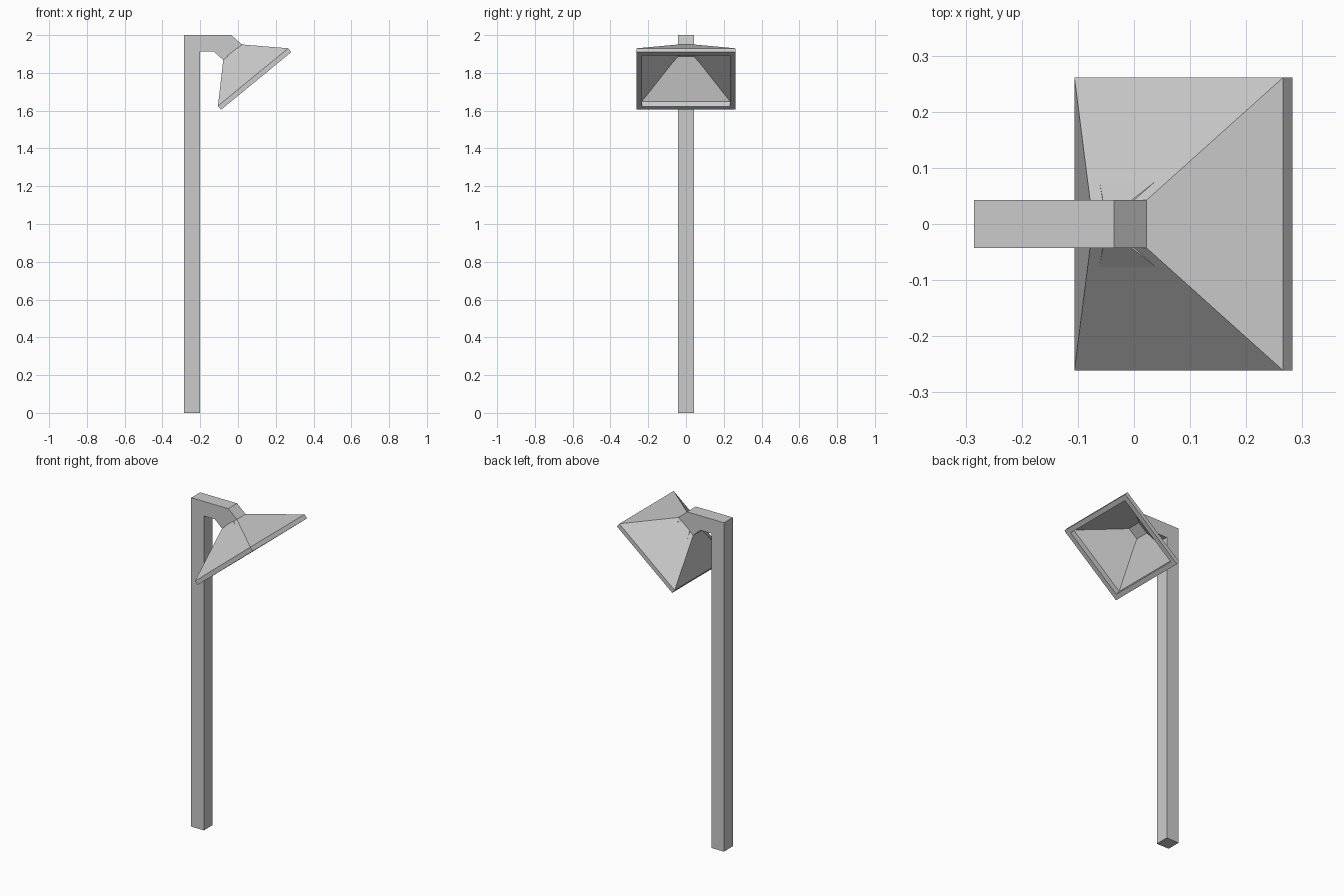
import bpy, bmesh
from mathutils import Vector

if "Cube" in bpy.data.objects:
    bpy.data.objects.remove(bpy.data.objects["Cube"])

HALF = 0.0425  # half thickness of the square post


def finish(name, bm):
    bmesh.ops.recalc_face_normals(bm, faces=bm.faces)
    mesh = bpy.data.meshes.new(name)
    bm.to_mesh(mesh)
    bm.free()
    obj = bpy.data.objects.new(name, mesh)
    bpy.context.collection.objects.link(obj)
    return obj


# Post and bent arm: one side profile (x, z) extruded along y
profile = [(-0.285, 0), (-0.2, 0), (-0.2, 1.912), (-0.127, 1.912),
           (-0.078, 1.868), (0.022, 1.95), (-0.036, 2.0), (-0.285, 2.0)]
bm = bmesh.new()
face = bm.faces.new([bm.verts.new((x, -HALF, z)) for x, z in profile])
ext = bmesh.ops.extrude_face_region(bm, geom=[face])
bmesh.ops.translate(bm, vec=(0, 2 * HALF, 0),
                    verts=[v for v in ext["geom"] if isinstance(v, bmesh.types.BMVert)])
finish("post_and_arm", bm)

# Lamp shade: rectangular rings (depth, half length, half width) along the tilted axis
centre = Vector((-0.028, 0, 1.909))
axis = Vector((0.634, 0, -0.773))
along = Vector((0.773, 0, 0.634))
rings = [(0.0, 0.065, 0.0425),      # neck
         (0.170, 0.2405, 0.261),    # rim back
         (0.196, 0.2405, 0.261),    # rim front
         (0.196, 0.212, 0.233),     # opening
         (0.162, 0.212, 0.233),     # inside of rim
         (-0.003, 0.033, 0.0425)]   # inner top
bm = bmesh.new()
loops = []
for d, u, w in rings:
    loops.append([bm.verts.new(centre + axis * d + along * (u * a) + Vector((0, w * b, 0)))
                  for a, b in ((-1, -1), (1, -1), (1, 1), (-1, 1))])
for lo, hi in zip(loops, loops[1:]):
    for i in range(4):
        j = (i + 1) % 4
        bm.faces.new((lo[i], lo[j], hi[j], hi[i]))
bm.faces.new(loops[0])
bm.faces.new(loops[-1])
finish("lamp_shade", bm)
